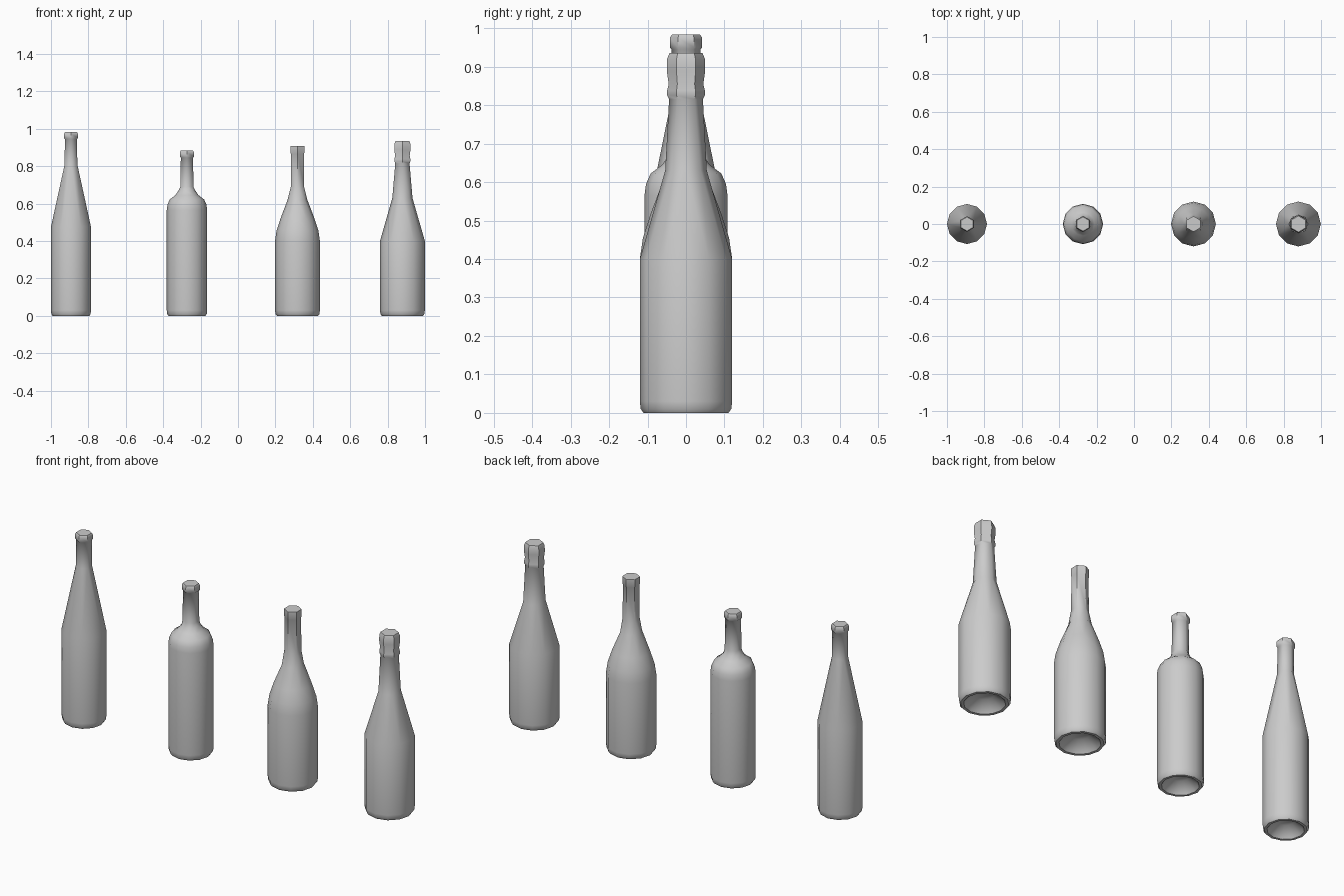
import bpy, bmesh, math

if "Cube" in bpy.data.objects:
    bpy.data.objects.remove(bpy.data.objects["Cube"])

glass = bpy.data.materials.new("grey_glass")
glass.diffuse_color = (0.6, 0.6, 0.6, 1)
glass.use_nodes = True
glass.node_tree.nodes["Principled BSDF"].inputs["Base Color"].default_value = glass.diffuse_color


def ring(bm, r, z, n):
    # Ring of n points, starting at the back
    return [bm.verts.new((r * math.sin(2 * math.pi * i / n),
                          r * math.cos(2 * math.pi * i / n), z)) for i in range(n)]


def zip_rings(bm, a, b):
    # Skin two rings; side counts may differ
    n, m = len(a), len(b)
    if n == m:
        for i in range(n):
            j = (i + 1) % n
            bm.faces.new((a[i], b[i], b[j], a[j]))
        return
    i = j = 0
    while i < n or j < m:
        if j >= m or (i < n and (i + 0.5) / n <= (j + 0.5) / m):
            bm.faces.new((a[i], b[j % m], a[(i + 1) % n]))
            i += 1
        else:
            bm.faces.new((a[i % n], b[j], b[(j + 1) % m]))
            j += 1


def bottle(name, x, r, body_top, upper):
    bm = bmesh.new()
    # Hollow base, rounded foot and straight body, then shoulder and neck
    base = [(r * 0.35, 0.045, 12), (r * 0.72, 0.012, 12), (r * 0.8, 0, 12),
            (r * 0.92, 0, 12), (r * 0.98, 0.01, 12), (r, 0.03, 12), (r, body_top, 12)]
    rings = [ring(bm, *p) for p in base + upper]
    for a, b in zip(rings, rings[1:]):
        zip_rings(bm, a, b)
    bm.faces.new(rings[0])
    bm.faces.new(rings[-1])
    bmesh.ops.recalc_face_normals(bm, faces=bm.faces)
    me = bpy.data.meshes.new(name)
    bm.to_mesh(me)
    bm.free()
    me.materials.append(glass)
    ob = bpy.data.objects.new(name, me)
    bpy.context.collection.objects.link(ob)
    ob.location.x = x
    bpy.context.view_layer.objects.active = ob
    ob.select_set(True)
    bpy.ops.object.shade_smooth_by_angle(angle=math.radians(50))
    ob.select_set(False)


bottle("tall_sloped_bottle", -0.893, 0.107, 0.475,
       [(0.039, 0.81, 6), (0.038, 0.945, 6), (0.042, 0.95, 6),
        (0.042, 0.975, 6), (0.037, 0.983, 6)])
bottle("round_shouldered_bottle", -0.273, 0.108, 0.565,
       [(0.104, 0.595, 12), (0.092, 0.622, 12), (0.062, 0.645, 12), (0.046, 0.668, 8),
        (0.040, 0.69, 6), (0.038, 0.845, 6), (0.043, 0.85, 6),
        (0.043, 0.875, 6), (0.038, 0.884, 6)])
bottle("curved_shoulder_bottle", 0.318, 0.12, 0.40,
       [(0.112, 0.455, 12), (0.091, 0.52, 12), (0.053, 0.62, 8), (0.041, 0.69, 6),
        (0.039, 0.865, 6), (0.042, 0.87, 6), (0.042, 0.907, 6)])
bottle("collared_bottle", 0.879, 0.12, 0.40,
       [(0.054, 0.63, 8), (0.044, 0.815, 6), (0.049, 0.825, 6), (0.049, 0.838, 6),
        (0.045, 0.855, 6), (0.050, 0.89, 6), (0.049, 0.92, 6), (0.043, 0.935, 6)])
